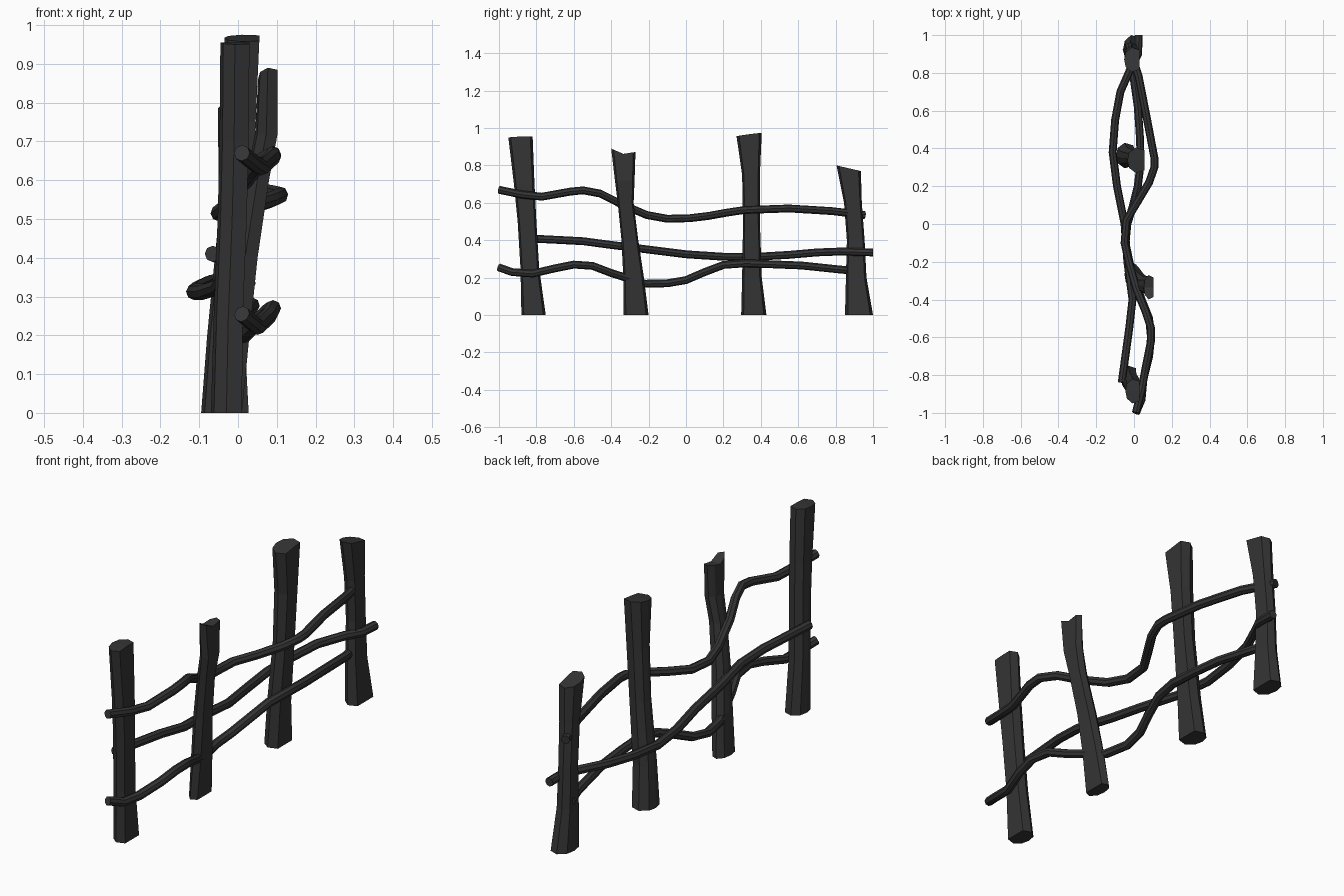
import bpy, bmesh

wood = bpy.data.materials.new("dark_wood")
wood.diffuse_color = (0.035, 0.035, 0.035, 1)

# Post outline: broad flat face towards +x, faceted back (unit width and depth)
OUTLINE = [(-.5, 0), (-.4, -.3), (0, -.5), (.5, -.4), (.5, 0), (.5, .4), (0, .5), (-.4, .3)]


def post(name, rings, tops):
    """rings: (z, y_min, y_max, x_centre, x_width); tops: heights at y min, middle, max."""
    bm = bmesh.new()
    loops = []
    for k, (z, y0, y1, xc, w) in enumerate(rings):
        loop = []
        for u, v in OUTLINE:
            h = z
            if k == len(rings) - 1:      # uneven cut top
                end = tops[0] if v < 0 else tops[2]
                h = tops[1] + (end - tops[1]) * abs(v) * 2
            loop.append(bm.verts.new((xc + u * w, (y0 + y1) / 2 + v * (y1 - y0), h)))
        loops.append(loop)
    n = len(OUTLINE)
    for a, b in zip(loops, loops[1:]):
        for i in range(n):
            j = (i + 1) % n
            bm.faces.new((a[i], a[j], b[j], b[i]))
    bm.faces.new(loops[0][::-1])
    t = loops[-1]
    bm.faces.new(t[0:5])
    bm.faces.new(t[4:] + t[:1])
    bmesh.ops.recalc_face_normals(bm, faces=bm.faces)
    me = bpy.data.meshes.new(name)
    bm.to_mesh(me)
    bm.free()
    me.materials.append(wood)
    bpy.context.collection.objects.link(bpy.data.objects.new(name, me))


def rail(name, pts):
    """Bent round branch through (x, y, z) points."""
    cu = bpy.data.curves.new(name, 'CURVE')
    cu.dimensions = '3D'
    cu.bevel_depth = 0.021
    cu.bevel_resolution = 2
    cu.use_fill_caps = True
    s = cu.splines.new('POLY')
    s.points.add(len(pts) - 1)
    for p, co in zip(s.points, pts):
        p.co = (*co, 1)
    cu.materials.append(wood)
    ob = bpy.data.objects.new(name, cu)
    bpy.context.collection.objects.link(ob)
    bpy.ops.object.select_all(action='DESELECT')
    ob.select_set(True)
    bpy.context.view_layer.objects.active = ob
    bpy.ops.object.convert(target='MESH')
    bpy.ops.object.shade_smooth_by_angle()


# Posts
post("post_1", [(0, -.88, -.75, -.03, .08), (.25, -.885, -.785, -.025, .075), (.5, -.90, -.80, -.015, .075),
                (.7, -.92, -.81, -.01, .075), (.95, -.95, -.82, -.008, .075)], (.95, .955, .955))
post("post_2", [(0, -.335, -.20, -.02, .06), (.2, -.335, -.225, -.003, .065), (.4, -.345, -.255, .018, .065),
                (.6, -.365, -.28, .05, .06), (.72, -.38, -.275, .073, .058), (.87, -.40, -.27, .077, .05)],
     (.89, .862, .872))
post("post_3", [(0, .295, .43, -.05, .09), (.2, .30, .405, -.037, .085), (.5, .305, .395, -.01, .08),
                (.75, .30, .395, .003, .085), (.96, .27, .405, .01, .09)], (.957, .967, .975))
post("post_4", [(0, .85, 1.0, -.015, .085), (.2, .855, .965, -.018, .07), (.4, .86, .955, -.018, .065),
                (.6, .845, .94, -.015, .07), (.78, .805, .935, -.012, .08)], (.80, .785, .77))

# Rails woven between the posts
rail("top_rail", [(.01, -1, .67), (.04, -.88, .645), (.06, -.77, .633), (.09, -.62, .66), (.09, -.55, .667),
                  (.06, -.46, .65), (.015, -.35, .595), (-.025, -.21, .535), (-.05, -.1, .515), (-.04, .02, .518),
                  (.02, .12, .53), (.08, .22, .548), (.108, .3, .56), (.108, .35, .563), (.07, .55, .57),
                  (.025, .78, .556), (-.03, .955, .535)])
rail("middle_rail", [(-.065, -.84, .41), (-.025, -.55, .395), (-.008, -.4, .375), (-.035, -.2, .35),
                     (-.05, 0, .325), (-.09, .2, .312), (-.113, .38, .312), (-.1, .55, .322), (-.072, .7, .335),
                     (-.015, .83, .34), (.022, .9, .338), (.025, 1, .335)])
rail("bottom_rail", [(.01, -1, .255), (.04, -.93, .23), (.05, -.82, .222), (.08, -.7, .25), (.09, -.6, .27),
                     (.08, -.5, .263), (.04, -.4, .225), (-.02, -.22, .168), (-.045, -.1, .17), (-.035, 0, .187),
                     (-.005, .1, .23), (.02, .2, .268), (.035, .32, .277), (.032, .45, .272), (.02, .62, .265),
                     (-.01, .83, .243), (-.04, .93, .235)])
